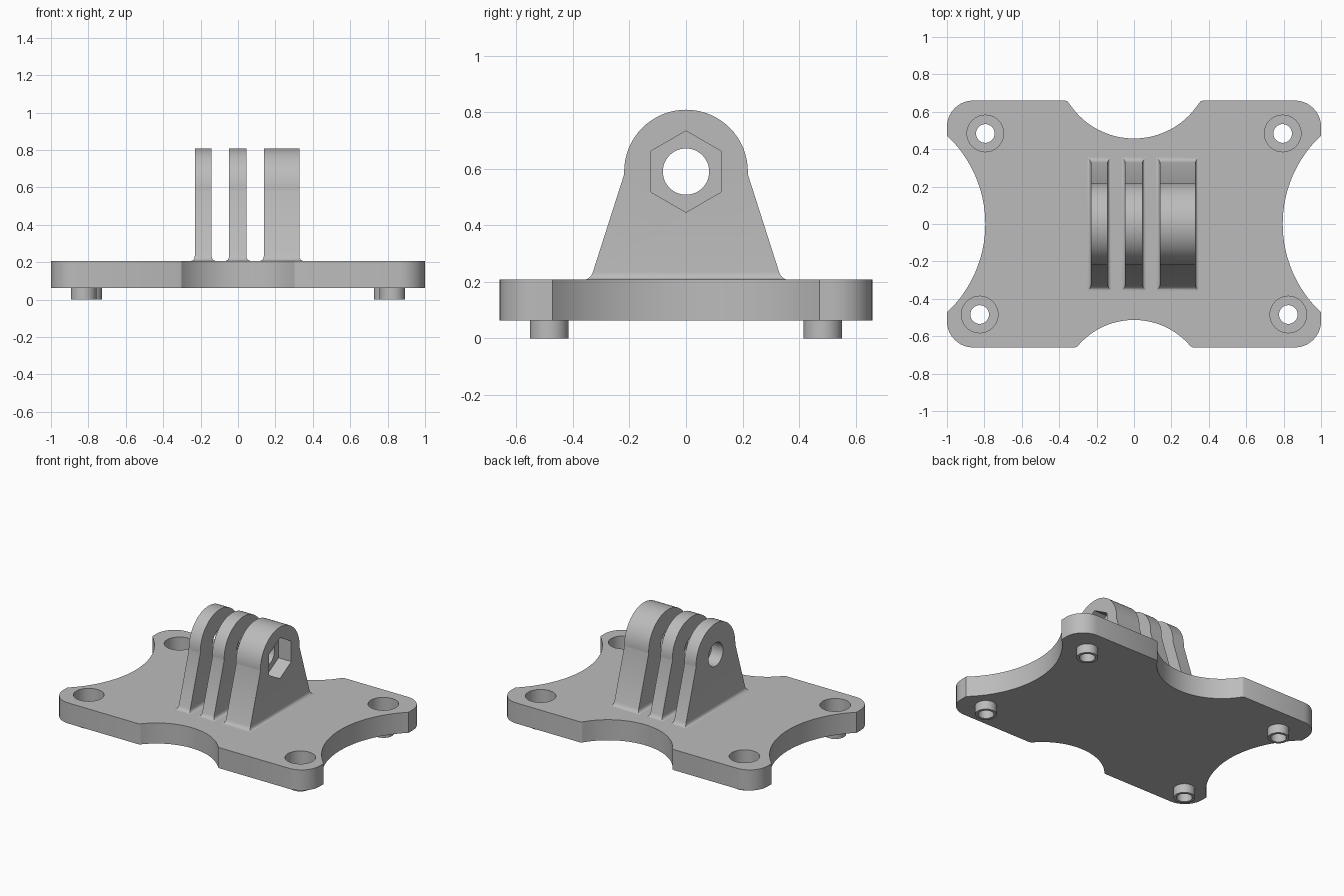
import bpy, bmesh, math
from mathutils import Vector

if "Cube" in bpy.data.objects:
    bpy.data.objects.remove(bpy.data.objects["Cube"])

grey = bpy.data.materials.new("plain grey")
grey.diffuse_color = (0.5, 0.5, 0.5, 1)
grey.use_nodes = True
grey.node_tree.nodes["Principled BSDF"].inputs["Base Color"].default_value = grey.diffuse_color

PLATE_BOTTOM, PLATE_TOP = 0.063, 0.208
PIVOT_Z = 0.59


def finish(bm, name):
    bmesh.ops.recalc_face_normals(bm, faces=bm.faces)
    mesh = bpy.data.meshes.new(name)
    bm.to_mesh(mesh)
    bm.free()
    mesh.materials.append(grey)
    ob = bpy.data.objects.new(name, mesh)
    bpy.context.collection.objects.link(ob)
    return ob


def prism(points, offset):
    """Closed prism from a planar outline."""
    bm = bmesh.new()
    face = bm.faces.new([bm.verts.new(p) for p in points])
    res = bmesh.ops.extrude_face_region(bm, geom=[face], use_keep_orig=True)
    verts = [v for v in res["geom"] if isinstance(v, bmesh.types.BMVert)]
    bmesh.ops.translate(bm, verts=verts, vec=offset)
    bmesh.ops.recalc_face_normals(bm, faces=bm.faces)
    return bm


def arc(cx, cy, r, a0, a1, n):
    return [(cx + r * math.cos(a0 + (a1 - a0) * i / n),
             cy + r * math.sin(a0 + (a1 - a0) * i / n)) for i in range(n + 1)]


def rod_z(name, x, y, r, z0, z1, n=40):
    pts = [(px, py, z0) for px, py in arc(x, y, r, 0, 2 * math.pi, n)[:-1]]
    return finish(prism(pts, (0, 0, z1 - z0)), name)


def rod_x(name, r, x0, x1, n, start=0):
    pts = [(x0, py, pz) for py, pz in arc(0, PIVOT_Z, r, start, start + 2 * math.pi, n)[:-1]]
    return finish(prism(pts, (x1 - x0, 0, 0)), name)


def boolean(ob, other, op):
    mod = ob.modifiers.new(op.lower(), 'BOOLEAN')
    mod.operation, mod.object, mod.solver = op, other, 'EXACT'
    bpy.context.view_layer.objects.active = ob
    bpy.ops.object.modifier_apply(modifier=mod.name)
    bpy.data.objects.remove(other, do_unlink=True)


def smooth(ob):
    bpy.ops.object.select_all(action='DESELECT')
    ob.select_set(True)
    bpy.context.view_layer.objects.active = ob
    bpy.ops.object.shade_smooth_by_angle(angle=math.radians(25))


def notch(depth_y, edge_x, edge_y):
    """Circle scooped from the front or back edge: centre y and radius."""
    sag = abs(edge_y - depth_y)
    r = (edge_x ** 2 + sag ** 2) / (2 * sag)
    return depth_y + math.copysign(r, edge_y), r, math.asin(edge_x / r)


# Plate outline: right half from front centre to back centre, then mirrored
pi = math.pi
cy, r, a = notch(-0.513, 0.29, -0.64)
half = arc(0, cy, r, pi / 2, pi / 2 - a, 14)
half += [(0.302, -0.654), (0.316, -0.66)]
half += arc(0.86, -0.52, 0.14, -pi / 2, 0, 10)
sr = (0.473 ** 2 + 0.205 ** 2) / 0.41
sa = math.asin(0.473 / sr)
half += arc(0.795 + sr, 0, sr, pi + sa, pi - sa, 32)
half += arc(0.86, 0.52, 0.14, 0, pi / 2, 10)
half += [(0.368, 0.66), (0.354, 0.654)]
cy, r, a = notch(0.457, 0.342, 0.638)
half += arc(0, cy, r, -pi / 2 + a, -pi / 2, 16)
outline = half + [(-x, y) for x, y in half[-2:0:-1]]
plate = finish(prism([(x, y, PLATE_BOTTOM) for x, y in outline],
                     (0, 0, PLATE_TOP - PLATE_BOTTOM)), "base_plate")

# Hollow feet under the corners, with counterbored screw holes
for sx in (-1, 1):
    for x, y in ((0.795, 0.484), (0.825, -0.484)):
        boolean(plate, rod_z("foot", sx * x, y, 0.069, 0, 0.085), 'UNION')
        boolean(plate, rod_z("screw_hole", sx * x, y, 0.05, -0.1, 0.3), 'DIFFERENCE')
        boolean(plate, rod_z("counterbore", sx * x, y, 0.098, 0.1, 0.3), 'DIFFERENCE')
smooth(plate)

# Upright lugs with rounded tops and a flared fillet at the base
FILLET_H, FILLET_W, SLOPE = 0.027, 0.018, 0.32


def lug(name, x0, x1):
    z_low = PLATE_TOP + FILLET_H
    foot_y = 0.219 + (0.58 - z_low) * SLOPE
    prof = [(-foot_y, z_low), (foot_y, z_low), (0.219, 0.58)]
    prof += arc(0, PIVOT_Z, 0.219, 0, pi, 32) + [(-0.219, 0.58)]
    bm = prism([(x0, y, z) for y, z in prof], (x1 - x0, 0, 0))
    face = min(bm.faces, key=lambda f: f.calc_center_median().z)
    mid = (x0 + x1) / 2
    # quarter-round steps down to the plate, then a short sunk root
    steps = [(1 - math.cos(t * pi / 10), math.sin(t * pi / 10)) for t in range(1, 6)]
    for out, down in steps + [(1, 1.3)]:
        res = bmesh.ops.extrude_face_region(bm, geom=[face])
        new = [g for g in res["geom"] if isinstance(g, bmesh.types.BMFace)][0]
        if face.is_valid:
            bm.faces.remove(face)
        face = new
        for v in face.verts:
            hy = foot_y + FILLET_H * down * SLOPE + FILLET_W * out
            v.co = Vector((mid + math.copysign((x1 - x0) / 2 + FILLET_W * out, v.co.x - mid),
                           math.copysign(hy, v.co.y), z_low - FILLET_H * down))
    ob = finish(bm, name)
    boolean(ob, rod_x("pivot_hole", 0.082, x0 - 0.1, x1 + 0.1, 48), 'DIFFERENCE')
    return ob


for name, x0, x1 in (("left_lug", -0.231, -0.141), ("middle_lug", -0.047, 0.045),
                     ("right_lug", 0.138, 0.328)):
    ob = lug(name, x0, x1)
    if name == "right_lug":  # hexagonal nut pocket
        boolean(ob, rod_x("nut_pocket", 0.144, x1 - 0.1, x1 + 0.1, 6, pi / 2), 'DIFFERENCE')
    smooth(ob)
